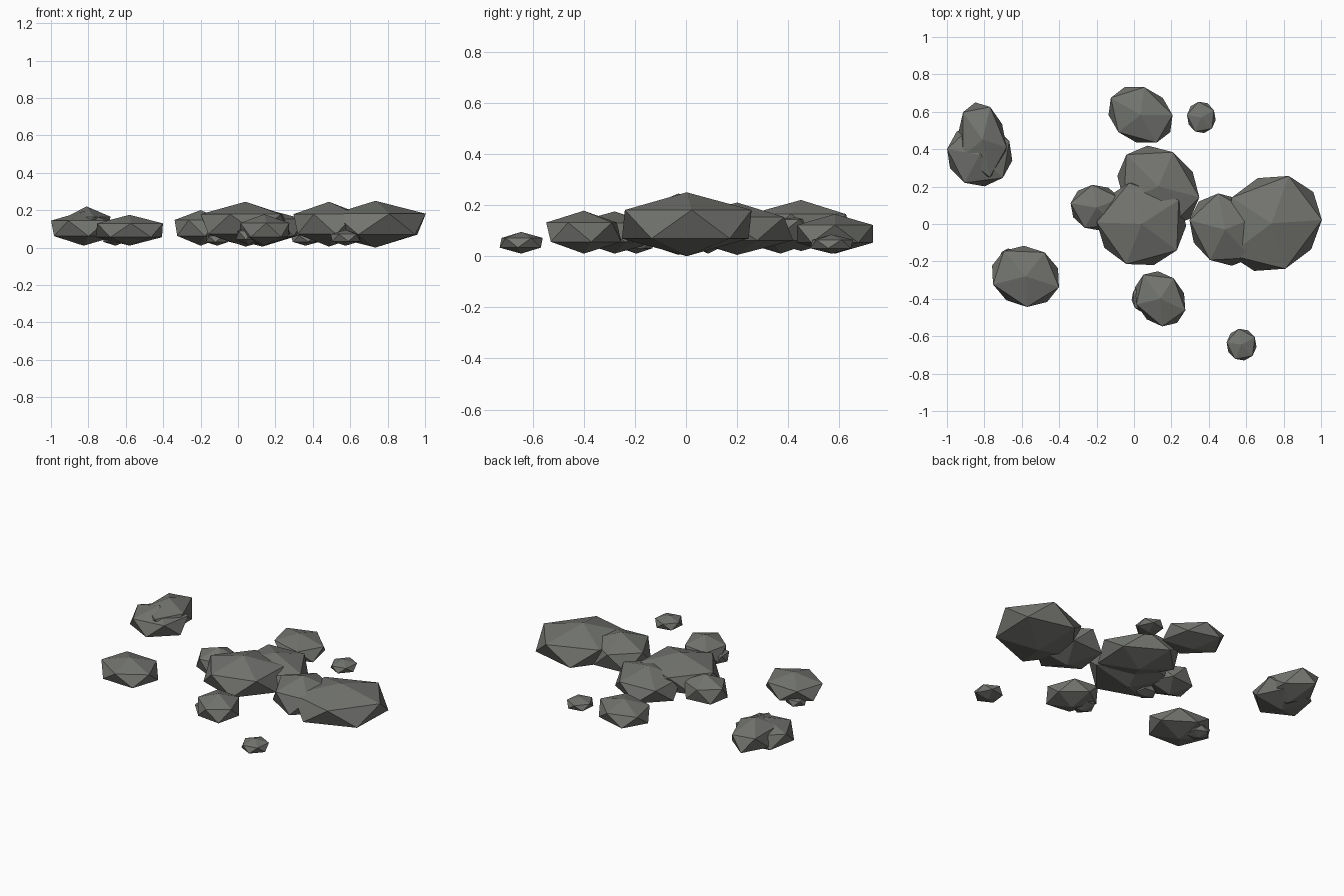
import bpy, bmesh
from math import radians
from mathutils import Matrix

stone = bpy.data.materials.new("dark_stone")
stone.diffuse_color = (0.17, 0.175, 0.16, 1)


def rock(name, x, y, z0, z1, a, b, rot):
    """Faceted boulder: a squashed icosahedron turned about z."""
    bm = bmesh.new()
    m = (Matrix.Translation((x, y, (z0 + z1) / 2))
         @ Matrix.Rotation(radians(rot), 4, 'Z')
         @ Matrix.Diagonal((a, b, (z1 - z0) / 2, 1)))
    bmesh.ops.create_icosphere(bm, subdivisions=1, radius=1, matrix=m)
    me = bpy.data.meshes.new(name)
    bm.to_mesh(me)
    bm.free()
    me.materials.append(stone)
    ob = bpy.data.objects.new(name, me)
    bpy.context.collection.objects.link(ob)


# name, centre x, centre y, bottom, top, long radius, short radius, turn
ROCKS = [
    # main cluster
    ("right_boulder", 0.735, 0.003, 0.0, 0.25, 0.313, 0.280, 217),
    ("right_inner_boulder", 0.487, -0.03, 0.005, 0.245, 0.230, 0.200, 313),
    ("centre_boulder", 0.04, 0.0, 0.005, 0.245, 0.268, 0.255, 178),
    ("centre_back_boulder", 0.13, 0.20, 0.005, 0.21, 0.270, 0.218, 135),
    ("centre_left_rock", -0.20, 0.087, 0.01, 0.20, 0.158, 0.137, 170),
    # surrounding rocks
    ("left_front_rock", -0.58, -0.28, 0.01, 0.175, 0.210, 0.180, -18),
    ("left_back_rock", -0.825, 0.37, 0.01, 0.195, 0.198, 0.190, 170),
    ("left_back_top_rock", -0.81, 0.45, 0.02, 0.22, 0.228, 0.140, 281),
    ("back_rock", 0.035, 0.583, 0.01, 0.165, 0.205, 0.163, 150),
    ("front_rock", 0.14, -0.40, 0.01, 0.178, 0.176, 0.143, 125),
    # pebbles
    ("back_pebble", 0.36, 0.57, 0.01, 0.085, 0.095, 0.086, 100),
    ("front_pebble", 0.575, -0.645, 0.01, 0.095, 0.096, 0.090, 100),
    ("front_rock_pebble", 0.055, -0.395, 0.015, 0.115, 0.086, 0.076, 80),
    ("left_front_pebble", -0.655, -0.195, 0.01, 0.085, 0.078, 0.068, 140),
    ("centre_pebble", -0.11, -0.02, 0.01, 0.08, 0.072, 0.066, 10),
]

for r in ROCKS:
    rock(*r)
